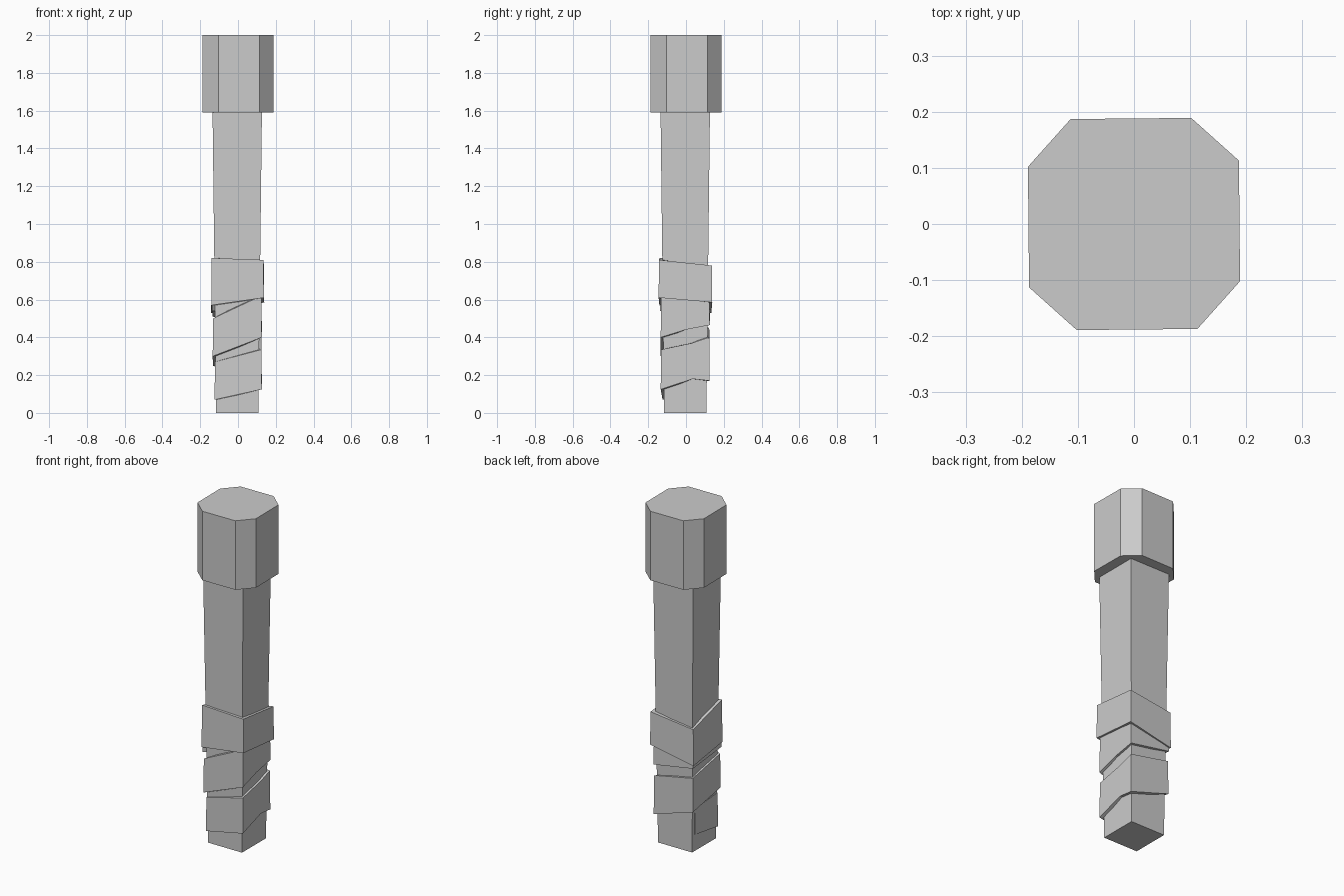
import bpy
import bmesh
from mathutils import Matrix, Vector

cube = bpy.data.objects.get("Cube")
if cube:
    bpy.data.objects.remove(cube, do_unlink=True)

grey = bpy.data.materials.new("plain grey")
grey.use_nodes = True
grey.diffuse_color = (0.6, 0.6, 0.6, 1)
grey.node_tree.nodes["Principled BSDF"].inputs["Base Color"].default_value = grey.diffuse_color


def finish(name, bm):
    bmesh.ops.recalc_face_normals(bm, faces=bm.faces)
    mesh = bpy.data.meshes.new(name)
    bm.to_mesh(mesh)
    bm.free()
    mesh.materials.append(grey)
    obj = bpy.data.objects.new(name, mesh)
    bpy.context.collection.objects.link(obj)
    return obj


def prism(name, sections):
    """Solid lofted through matching rings of points."""
    bm = bmesh.new()
    rings = [[bm.verts.new(p) for p in ring] for ring in sections]
    count = len(rings[0])
    for low, high in zip(rings, rings[1:]):
        for i in range(count):
            j = (i + 1) % count
            bm.faces.new((low[i], low[j], high[j], high[i]))
    bm.faces.new(rings[0][::-1])
    bm.faces.new(rings[-1])
    return finish(name, bm)


def strip(name, path, closed=False):
    """Flat cloth strip; each path point is (x sign, y sign, radius, bottom, top)."""
    bm = bmesh.new()
    rings = []
    for x, y, r, low, high in path:
        inner = 0.1
        ring = [(r, low), (r - 0.002, high), (inner, high), (inner, low)]
        rings.append([bm.verts.new((x * d + CENTRE, y * d + CENTRE, z)) for d, z in ring])
    pairs = list(zip(rings, rings[1:]))
    if closed:
        pairs.append((rings[-1], rings[0]))
    for a, b in pairs:
        for i in range(4):
            j = (i + 1) % 4
            bm.faces.new((a[i], b[i], b[j], a[j]))
    if not closed:
        bm.faces.new(rings[0])
        bm.faces.new(rings[-1])
    return finish(name, bm)


CENTRE = -0.004
CORNERS = [(-1, -1), (1, -1), (1, 1), (-1, 1)]


def square(half, z):
    return [(x * half + CENTRE, y * half + CENTRE, z) for x, y in CORNERS]


# Tapered square shaft
prism("shaft", [square(0.112, 0), square(0.131, 1.62)])

# Octagonal head: two corner points turned four times
outline = []
for quarter in range(4):
    turn = Matrix.Rotation(quarter * 1.570796, 3, 'Z')
    outline += [turn @ Vector((0.187, 0.113, 0)), turn @ Vector((0.102, 0.189, 0))]
prism("head", [[(p.x, p.y, z) for p in outline] for z in (1.59, 2.0)])

# Lower spiral wrapping, two turns climbing the shaft
strip("spiral_wrap", [
    (-1, 0.8, 0.117, 0.10, 0.25),
    (-1, -1, 0.120, 0.07, 0.27),
    (1, -1, 0.130, 0.125, 0.335),
    (1, 0.3, 0.130, 0.18, 0.37),
    (1, 1, 0.129, 0.17, 0.40),
    (-1, 1, 0.129, 0.25, 0.45),
    (-1, -1, 0.130, 0.30, 0.50),
    (1, -1, 0.130, 0.40, 0.62),
    (1, 0, 0.130, 0.44, 0.62),
    (1, 1, 0.130, 0.465, 0.62),
    (-1, 1, 0.131, 0.51, 0.62),
    (-1, -1, 0.133, 0.54, 0.66),
])

# Upper closing band of the wrapping
strip("top_wrap", [
    (-1, -1, 0.137, 0.57, 0.82),
    (1, -1, 0.141, 0.61, 0.81),
    (1, 1, 0.143, 0.585, 0.78),
    (-1, 1, 0.138, 0.53, 0.745),
], closed=True)
